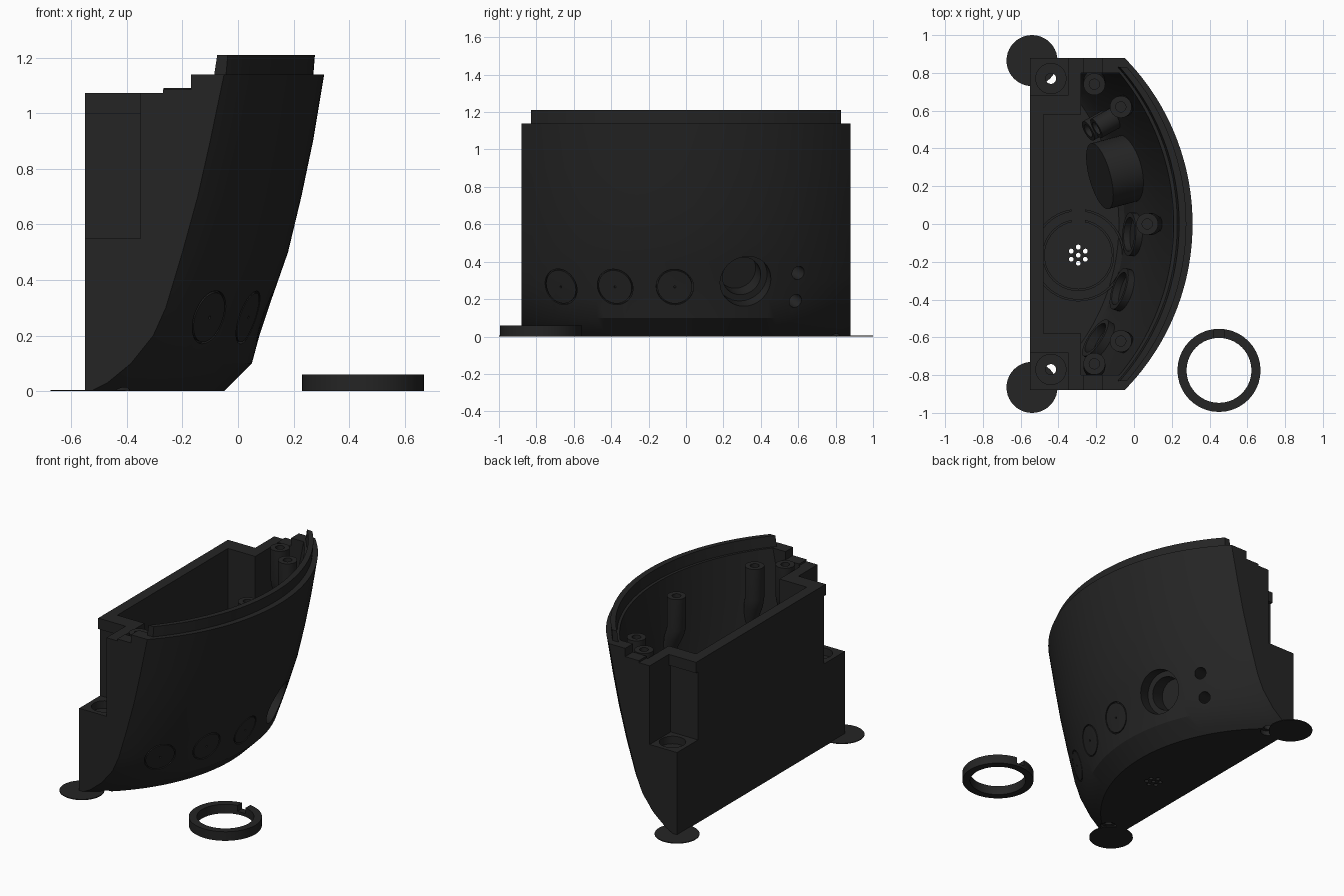
import bpy, bmesh, math
from mathutils import Vector, Matrix

if "Cube" in bpy.data.objects:
    bpy.data.objects.remove(bpy.data.objects["Cube"], do_unlink=True)

mat = bpy.data.materials.new("black plastic")
mat.use_nodes = True
COLOUR = (0.018, 0.018, 0.018, 1)
mat.diffuse_color = COLOUR
mat.node_tree.nodes["Principled BSDF"].inputs["Base Color"].default_value = COLOUR

HALF = 0.88
BACK = -0.55
# Height, x at the middle of the front, x at its side edges
PROFILE = [(0, -0.05, -0.53), (0.03, -0.02, -0.47), (0.1, 0.05, -0.385),
           (0.2, 0.077, -0.305), (0.3, 0.11, -0.26), (0.4, 0.145, -0.23),
           (0.5, 0.18, -0.2), (0.7, 0.228, -0.145), (0.9, 0.27, -0.1),
           (1.14, 0.31, -0.05), (1.3, 0.33, -0.03)]


def front_x(y, z):
    """x of the curved front face at a given y and z."""
    for (z0, m0, e0), (z1, m1, e1) in zip(PROFILE, PROFILE[1:]):
        if z <= z1:
            break
    t = (z - z0) / (z1 - z0)
    mid, edge = m0 + (m1 - m0) * t, e0 + (e1 - e0) * t
    sag = mid - edge
    radius = (HALF ** 2 + sag ** 2) / (2 * sag)
    return mid - radius + math.sqrt(radius ** 2 - y * y)


def front_frame(y, z):
    """Point and outward normal on the front face."""
    e = 0.02
    dy = (front_x(y + e, z) - front_x(y - e, z)) / (2 * e)
    dz = (front_x(y, z + e) - front_x(y, z - e)) / (2 * e)
    return Vector((front_x(y, z), y, z)), Vector((1, -dy, -dz)).normalized()


def loft(name, rings, closed=False):
    """Skin equal rings of points; cap the ends, or close into a loop."""
    bm = bmesh.new()
    rows = [[bm.verts.new(p) for p in ring] for ring in rings]
    pairs = list(zip(rows, rows[1:])) + ([(rows[-1], rows[0])] if closed else [])
    for a, b in pairs:
        for i in range(len(a)):
            j = (i + 1) % len(a)
            bm.faces.new((a[i], a[j], b[j], b[i]))
    if not closed:
        bm.faces.new(rows[0])
        bm.faces.new(rows[-1])
    bmesh.ops.recalc_face_normals(bm, faces=bm.faces)
    mesh = bpy.data.meshes.new(name)
    bm.to_mesh(mesh)
    bm.free()
    mesh.materials.append(mat)
    ob = bpy.data.objects.new(name, mesh)
    bpy.context.collection.objects.link(ob)
    return ob


def circle(centre, r, axis=(0, 0, 1), n=40):
    turn = Vector((0, 0, 1)).rotation_difference(Vector(axis)).to_matrix()
    return [Vector(centre) + turn @ Vector((r * math.cos(k * math.tau / n),
            r * math.sin(k * math.tau / n), 0)) for k in range(n)]


def rod(name, a, b, r, r2=None, n=40):
    axis = Vector(b) - Vector(a)
    return loft(name, [circle(a, r, axis, n), circle(b, r2 or r, axis, n)])


def tube(name, a, b, outer, inner):
    axis = Vector(b) - Vector(a)
    return loft(name, [circle(a, outer, axis), circle(b, outer, axis),
                       circle(b, inner, axis), circle(a, inner, axis)], True)


def box(name, x0, x1, y0, y1, z0, z1):
    return loft(name, [[(x0, y0, z), (x1, y0, z), (x1, y1, z), (x0, y1, z)]
                       for z in (z0, z1)])


def cut(target, *cutters):
    for c in cutters:
        c.hide_render = True
        mod = target.modifiers.new("cut", "BOOLEAN")
        mod.operation, mod.solver, mod.object = "DIFFERENCE", "EXACT", c
        bpy.context.view_layer.objects.active = target
        bpy.ops.object.modifier_apply(modifier=mod.name)


def drop(*obs):
    for ob in obs:
        bpy.data.objects.remove(ob, do_unlink=True)


def section(z, back, half, inset, n=48):
    arc = [(front_x(y, z) - inset, y, z)
           for y in (half - 2 * half * k / n for k in range(n + 1))]
    return [(back, half, z)] + arc + [(back, -half, z)]


# Shell with a hollow that leaves a pillar in each back corner
levels = [p[0] for p in PROFILE]
shell = loft("shell", [section(z, BACK, HALF, 0) for z in levels[:-1]])
hollow = loft("hollow", [section(z, -0.48, 0.8, 0.1) for z in [0.07] + levels[2:]])
pillars = [box("pillar", -0.7, -0.28, min(s * 0.58, s), max(s * 0.58, s), -0.1, 1.5)
           for s in (-1, 1)]
cut(hollow, *pillars)
cut(shell, hollow)
drop(hollow, *pillars)

# Stepped rear rim
steps = [box("step", -1, -0.27, -1, 1, 1.072, 2), box("step", -1, -0.17, -1, 1, 1.085, 2)]
cut(shell, *steps)
drop(*steps)

# Corner notches, screw wells and feet
for s, side in ((-1, "right"), (1, "left")):
    y = s * 0.77
    tools = [box("notch", -1, -0.35, min(s * 0.68, s), max(s * 0.68, s), 0.55, 2),
             box("under_rim", -1, -0.35, min(s * 0.66, s), max(s * 0.66, s), 0.55, 1.0),
             rod("well", (-0.44, y, 0.5), (-0.44, y, 0.6), 0.08),
             rod("screw_hole", (-0.44, y, -0.1), (-0.44, y, 0.7), 0.028),
             rod("countersink", (-0.44, y, -0.05), (-0.44, y, 0.03), 0.05)]
    cut(shell, *tools)
    drop(*tools)
    rod("foot_disc_" + side, (-0.54, s * 0.865, 0), (-0.54, s * 0.865, 0.005), 0.135)

# Speaker grille and its seat on the floor
grille = [(-0.295, -0.165)] + [(-0.295 + 0.043 * math.sin(k * math.pi / 3),
                                -0.165 + 0.043 * math.cos(k * math.pi / 3)) for k in range(6)]
for gx, gy in grille:
    hole = rod("grille_hole", (gx, gy, -0.1), (gx, gy, 0.2), 0.013, n=16)
    cut(shell, hole)
    drop(hole)
for r, name in ((0.19, "inner"), (0.245, "outer")):
    seat = tube("speaker_seat_" + name, (-0.295, -0.165, 0.06), (-0.295, -0.165, 0.1), r, r - 0.012)
    gap = box("gap", -0.33, -0.26, 0, 0.2, 0, 0.2)
    past_wall = box("past_wall", -1, -0.5, -1, 1, 0, 0.2)
    beyond_front = box("beyond_front", -0.055, 0.5, -1, 1, 0, 0.2)
    cut(seat, gap, past_wall, beyond_front)
    drop(gap, past_wall, beyond_front)

# Button outlines on the front with collars behind them
for i, y in enumerate((-0.67, -0.38, -0.06)):
    p, n = front_frame(y, 0.265)
    groove = tube("groove", p - n * 0.015, p + n * 0.03, 0.1, 0.093)
    pip = rod("pip", p - n * 0.01, p + n * 0.03, 0.006, n=12)
    cut(shell, groove, pip)
    drop(groove, pip)
    tube(f"button_collar_{i + 1}", p - n * 0.13, p - n * 0.07, 0.115, 0.09)

# Large stepped socket and its housing
p, n = front_frame(0.32, 0.295)
housing = rod("socket_housing", p - n * 0.27, p - n * 0.05, 0.18)
wide = rod("wide", p - n * 0.09, p + n * 0.1, 0.14)
narrow = rod("narrow", p - n * 0.2, p + n * 0.1, 0.105)
for ob in (shell, housing):
    cut(ob, wide, narrow)
drop(wide, narrow)

# Two small sockets
for i, (y, z) in enumerate(((0.6, 0.34), (0.585, 0.19))):
    p, n = front_frame(y, z)
    hole = rod("hole", p - n * 0.3, p + n * 0.1, 0.037, n=24)
    cut(shell, hole)
    drop(hole)
    tube(f"small_socket_{i + 1}", p - n * 0.2, p - n * 0.05, 0.058, 0.037)

# Raised lip along the curved rim
lip_rings = []
for k in range(49):
    y = 0.83 - 1.66 * k / 48
    lip_rings.append([(front_x(y, z) - inset, y, z)
                      for z, inset in ((1.1, 0.035), (1.21, 0.042), (1.21, 0.08), (1.1, 0.08))])
loft("rim_lip", lip_rings)

# Screw bosses that taper down into the wall
for i, (x, y, lx, ly) in enumerate(((0.07, 0, 0.09, 0), (-0.07, 0.62, 0.06, 0.02),
                                    (-0.07, -0.62, 0.06, -0.02), (-0.21, 0.74, 0, 0.08),
                                    (-0.21, -0.74, 0, -0.08))):
    boss = loft(f"screw_boss_{i + 1}", [circle((x + lx, y + ly, 0.6), 0.02),
                                        circle((x + lx * 0.2, y + ly * 0.2, 0.82), 0.058),
                                        circle((x, y, 0.88), 0.058), circle((x, y, 1.09), 0.058)])
    hole = rod("hole", (x, y, 0.95), (x, y, 1.3), 0.027, n=24)
    cut(shell, hole)
    cut(boss, hole)
    drop(hole)

# Loose retaining ring with a slot
ring = tube("retaining_ring", (0.45, -0.775, 0), (0.45, -0.775, 0.06), 0.22, 0.172)
slot = box("slot", 0.42, 0.48, -0.65, -0.5, 0.02, 0.1)
cut(ring, slot)
drop(slot)

# Smooth curved faces, keep edges crisp
bpy.ops.object.select_all(action="DESELECT")
for ob in bpy.context.collection.objects:
    if ob.type == "MESH" and mat.name in ob.data.materials:
        ob.select_set(True)
        bpy.context.view_layer.objects.active = ob
bpy.ops.object.shade_smooth_by_angle(angle=math.radians(25))
